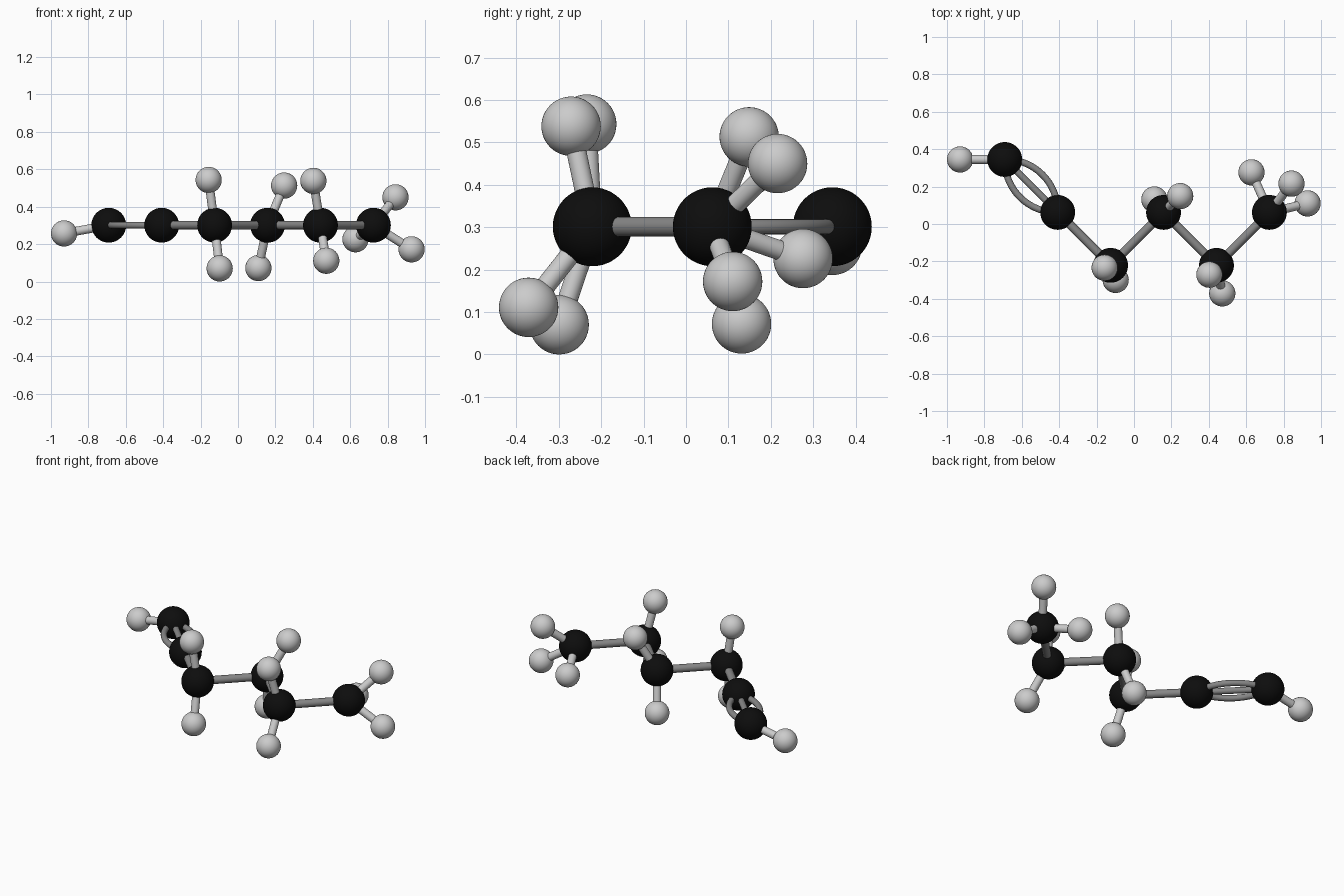
import bpy, math
from mathutils import Vector

if "Cube" in bpy.data.objects:
    bpy.data.objects.remove(bpy.data.objects["Cube"])


def material(name, v):
    m = bpy.data.materials.new(name)
    m.diffuse_color = (v, v, v, 1)
    m.use_nodes = True
    m.node_tree.nodes["Principled BSDF"].inputs["Base Color"].default_value = m.diffuse_color
    return m


BLACK = material("carbon black", 0.004)
WHITE = material("hydrogen light grey", 0.6)
GREY = material("bond grey", 0.24)
R_C, R_H, R_BOND, R_TRIPLE = 0.093, 0.07, 0.0235, 0.018


def finish(name, mat):
    ob = bpy.context.object
    ob.name = name
    ob.data.materials.append(mat)
    bpy.ops.object.shade_smooth_by_angle(angle=math.radians(40))


def ball(name, p, r, mat):
    bpy.ops.mesh.primitive_uv_sphere_add(segments=48, ring_count=24, radius=r, location=p)
    finish(name, mat)


def rod(name, a, b, r, mat):
    d = b - a
    bpy.ops.mesh.primitive_cylinder_add(vertices=24, radius=r, depth=d.length, location=(a + b) / 2,
                                        rotation=d.to_track_quat('Z', 'Y').to_euler())
    finish(name, mat)


def arc_rod(name, a, b, bulge, r, mat):
    """Round rod along a circular arc lying in the horizontal plane."""
    d = b - a
    half = d.length / 2
    side = Vector((-d.y, d.x, 0)).normalized() * math.copysign(1, bulge)
    s = abs(bulge)
    rad = (half * half + s * s) / (2 * s)
    sweep = math.asin(half / rad)
    centre = (a + b) / 2 - side * (rad - s)
    cu = bpy.data.curves.new(name, 'CURVE')
    cu.dimensions = '3D'
    cu.bevel_depth = r
    cu.bevel_resolution = 6
    cu.use_fill_caps = True
    sp = cu.splines.new('POLY')
    n = 32
    sp.points.add(n)
    for i in range(n + 1):
        t = sweep * (2 * i / n - 1)
        p = centre + side * rad * math.cos(t) + d.normalized() * rad * math.sin(t)
        sp.points[i].co = (*p, 1)
    cu.materials.append(mat)
    ob = bpy.data.objects.new(name, cu)
    bpy.context.collection.objects.link(ob)


# Zigzag carbon chain
rows = (0.345, 0.062, -0.221, 0.062, -0.221, 0.062)
carbons = [Vector((-0.691 + 0.283 * i, y, 0.301)) for i, y in enumerate(rows)]
for i, c in enumerate(carbons):
    ball(f"carbon_{i + 1}", c, R_C, BLACK)

# Single bonds between carbons
for i in range(1, 5):
    rod(f"carbon_bond_{i + 1}", carbons[i], carbons[i + 1], R_BOND, GREY)

# Triple bond: one straight rod and two bowed ones
rod("triple_bond_middle", carbons[0], carbons[1], R_TRIPLE, GREY)
for side, bulge in (("back", 0.085), ("front", -0.085)):
    arc_rod("triple_bond_" + side, carbons[0], carbons[1], bulge, R_TRIPLE, GREY)

# Hydrogens, grouped by the carbon they hang on
hydrogens = {
    0: [(-0.93, 0.345, 0.257)],
    2: [(-0.157, -0.234, 0.543), (-0.098, -0.299, 0.07)],
    3: [(0.247, 0.149, 0.513), (0.109, 0.131, 0.072)],
    4: [(0.403, -0.271, 0.538), (0.472, -0.371, 0.111)],
    5: [(0.842, 0.216, 0.45), (0.928, 0.11, 0.172), (0.628, 0.276, 0.226)],
}
for i, group in hydrogens.items():
    for k, p in enumerate(group):
        h = Vector(p)
        ball(f"hydrogen_{i + 1}_{k + 1}", h, R_H, WHITE)
        rod(f"hydrogen_bond_{i + 1}_{k + 1}", carbons[i], h, R_BOND, WHITE)
